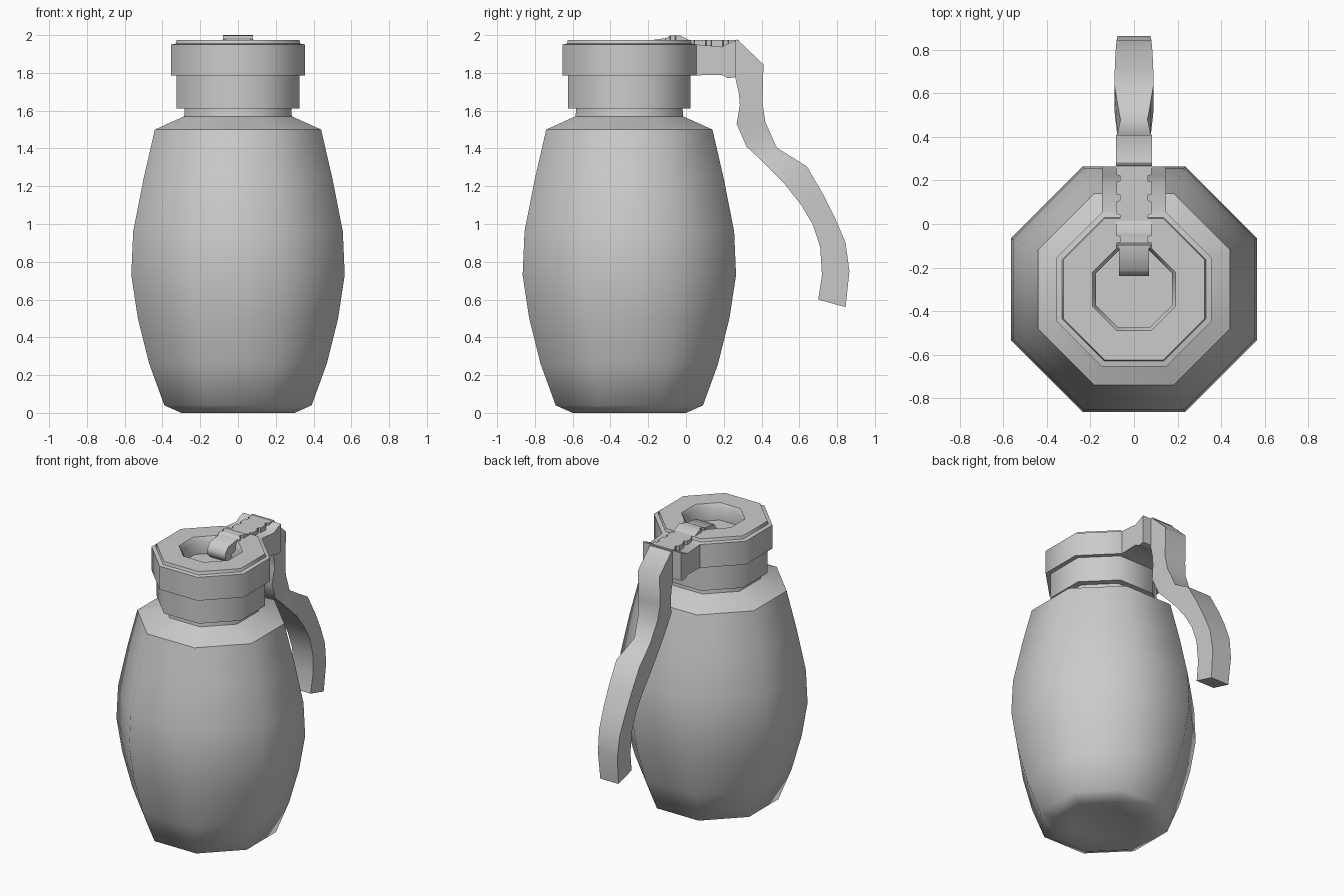
import bpy, bmesh, math

CY = -0.30   # axis of the octagonal parts


def finish(name, bm, angle=50):
    bmesh.ops.recalc_face_normals(bm, faces=bm.faces)
    me = bpy.data.meshes.new(name)
    bm.to_mesh(me)
    bm.free()
    ob = bpy.data.objects.new(name, me)
    bpy.context.collection.objects.link(ob)
    bpy.ops.object.select_all(action='DESELECT')
    ob.select_set(True)
    bpy.context.view_layer.objects.active = ob
    bpy.ops.object.shade_smooth_by_angle(angle=math.radians(angle))
    return ob


def loft(name, rings, angle=50):
    """Skin a list of closed rings and cap both ends."""
    bm = bmesh.new()
    vs = [[bm.verts.new(p) for p in r] for r in rings]
    n = len(rings[0])
    for a, b in zip(vs, vs[1:]):
        for i in range(n):
            j = (i + 1) % n
            bm.faces.new((a[i], a[j], b[j], b[i]))
    bm.faces.new(vs[0])
    bm.faces.new(vs[-1])
    return finish(name, bm, angle)


def octagon_lathe(name, profile):
    """Profile holds (distance to flat, height)."""
    rings = []
    for ap, z in profile:
        r = ap / math.cos(math.pi / 8)
        angs = [math.pi / 8 + k * math.pi / 4 for k in range(8)]
        rings.append([(r * math.cos(a), CY + r * math.sin(a), z) for a in angs])
    return loft(name, rings)


def strip(name, stations):
    """Stations hold outer y, z, inner y, z and half width."""
    return loft(name, [[(-w, yo, zo), (w, yo, zo), (w, yi, zi), (-w, yi, zi)]
                       for yo, zo, yi, zi, w in stations])


# barrel body with shallow base recess and neck
octagon_lathe("body", [(0.20, 0.03), (0.30, 0), (0.39, 0.04), (0.47, 0.26), (0.53, 0.50),
                       (0.565, 0.73), (0.555, 0.96), (0.50, 1.24), (0.44, 1.50),
                       (0.285, 1.57), (0.28, 1.64)])

# collar below the cap
octagon_lathe("collar", [(0.26, 1.612), (0.325, 1.612), (0.325, 1.80)])

# cap with a sunken centre
octagon_lathe("cap", [(0.30, 1.787), (0.355, 1.787), (0.355, 1.95), (0.33, 1.955),
                      (0.325, 1.975), (0.19, 1.975), (0.175, 1.95), (0.175, 1.86)])

# lug reaching from the cap to the lever
lug = [(0.0, 1.787, 1.95), (0.06, 1.787, 1.95), (0.19, 1.79, 1.938),
       (0.22, 1.772, 1.955), (0.265, 1.778, 1.972)]
loft("hinge_lug", [[(-0.146, y, a), (0.146, y, a), (0.146, y, b), (-0.146, y, b)]
                   for y, a, b in lug])

# curled tab dropping into the cap
strip("curled_tab", [(-0.20, 1.86, -0.17, 1.88, 0.07), (-0.235, 1.89, -0.17, 1.89, 0.07),
                     (-0.24, 1.93, -0.17, 1.90, 0.07), (-0.21, 1.97, -0.15, 1.91, 0.07),
                     (-0.10, 1.985, -0.10, 1.93, 0.07)])

# notched plate along the top
plate = [(-0.11, 1.978, -0.11, 1.92, 0.08)]
for y in (-0.07, 0.03, 0.12, 0.21):
    z = 2.0 if y < 0 else 1.978
    for d, w in ((-0.016, 0.08), (-0.012, 0.065), (0.012, 0.065), (0.016, 0.08)):
        plate.append((y + d, z - 0.003, y + d, 1.92, w))
plate.insert(5, (-0.035, 2.0, -0.035, 1.92, 0.08))
plate.append((0.28, 1.975, 0.28, 1.88, 0.083))
strip("top_plate", plate)

# bent lever hanging behind the body
strip("lever", [(0.25, 1.965, 0.24, 1.94, 0.083), (0.27, 1.978, 0.262, 1.77, 0.083),
                (0.41, 1.845, 0.28, 1.69, 0.083), (0.405, 1.64, 0.285, 1.63, 0.083),
                (0.42, 1.54, 0.268, 1.53, 0.075), (0.48, 1.405, 0.32, 1.41, 0.062),
                (0.55, 1.36, 0.39, 1.345, 0.075), (0.64, 1.305, 0.52, 1.215, 0.09),
                (0.73, 1.15, 0.61, 1.10, 0.088), (0.79, 1.03, 0.67, 1.00, 0.085),
                (0.845, 0.90, 0.71, 0.88, 0.08), (0.865, 0.75, 0.72, 0.73, 0.075),
                (0.845, 0.56, 0.70, 0.60, 0.07)])
